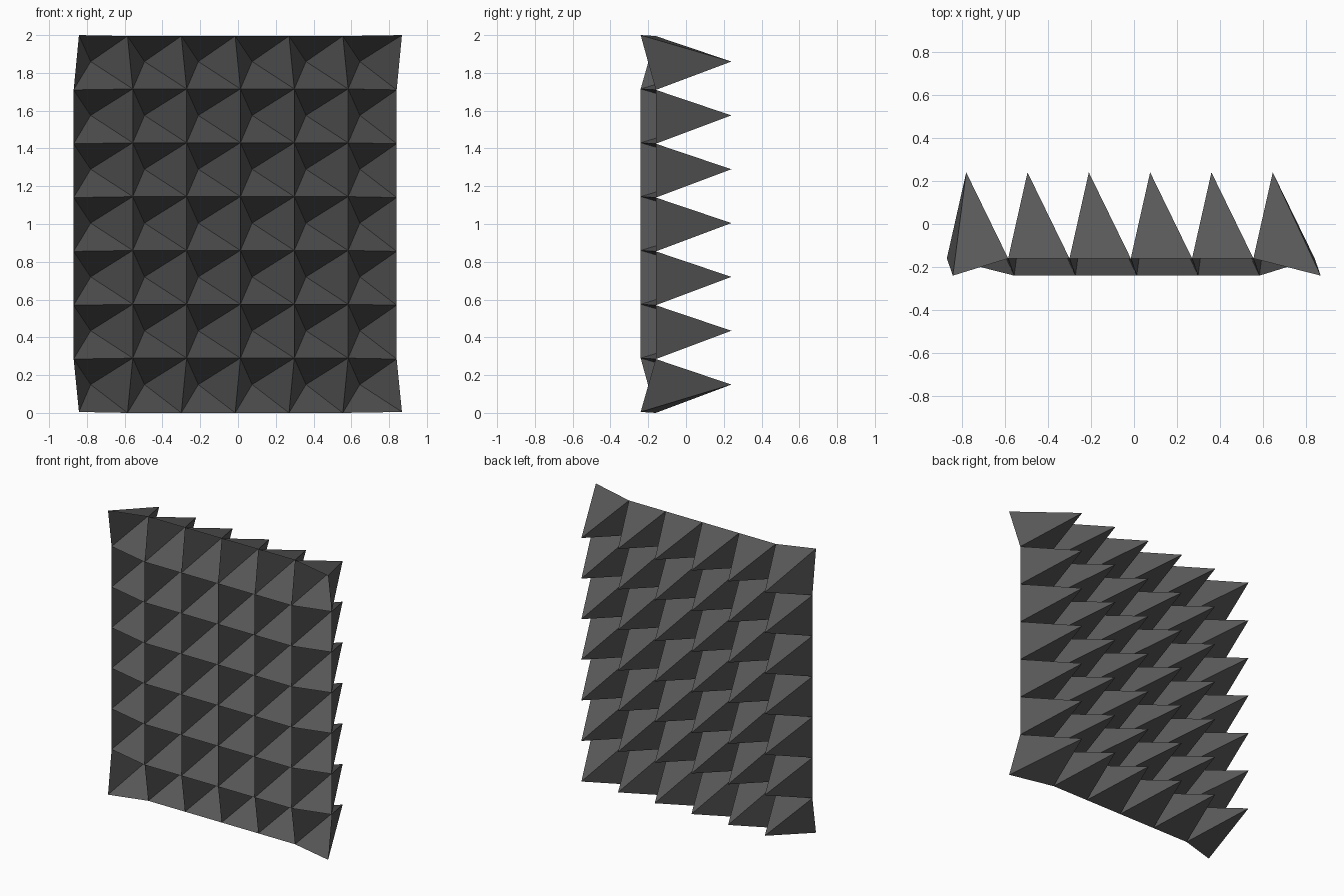
import bpy, bmesh

if "Cube" in bpy.data.objects:
    bpy.data.objects.remove(bpy.data.objects["Cube"])

COLS, ROWS, PITCH = 6, 7, 0.285
X0 = -0.87

bm = bmesh.new()

# Base grid: rim sits slightly back, interior points and the four corners forward
grid = {}
for i in range(COLS + 1):
    for j in range(ROWS + 1):
        side, end = i in (0, COLS), j in (0, ROWS)
        x, z = X0 + i * PITCH, j * PITCH
        if side == end:
            co = (x + 0.028, -0.24, z + 0.005)
        else:
            co = (x, -0.16, z)
        grid[i, j] = bm.verts.new(co)

# Hollow spike over every cell, open towards the front
for i in range(COLS):
    for j in range(ROWS):
        tip = bm.verts.new((-0.78 + i * PITCH, 0.24, 0.15 + j * PITCH))
        ring = [grid[i, j], grid[i + 1, j], grid[i + 1, j + 1], grid[i, j + 1]]
        for k in range(4):
            bm.faces.new((ring[(k + 1) % 4], ring[k], tip))

bmesh.ops.recalc_face_normals(bm, faces=bm.faces)
# Outer skin of the spikes faces away from the open front
top = max(bm.faces, key=lambda f: f.calc_center_median().z)
if top.normal.z < 0:
    bmesh.ops.reverse_faces(bm, faces=bm.faces)

mesh = bpy.data.meshes.new("spiked_panel")
bm.to_mesh(mesh)
bm.free()
panel = bpy.data.objects.new("spiked_panel", mesh)
bpy.context.collection.objects.link(panel)

# Dark grey finish
mat = bpy.data.materials.new("dark_grey")
mat.diffuse_color = (0.1, 0.1, 0.1, 1)
mat.use_nodes = True
mat.node_tree.nodes["Principled BSDF"].inputs["Base Color"].default_value = mat.diffuse_color
mesh.materials.append(mat)
